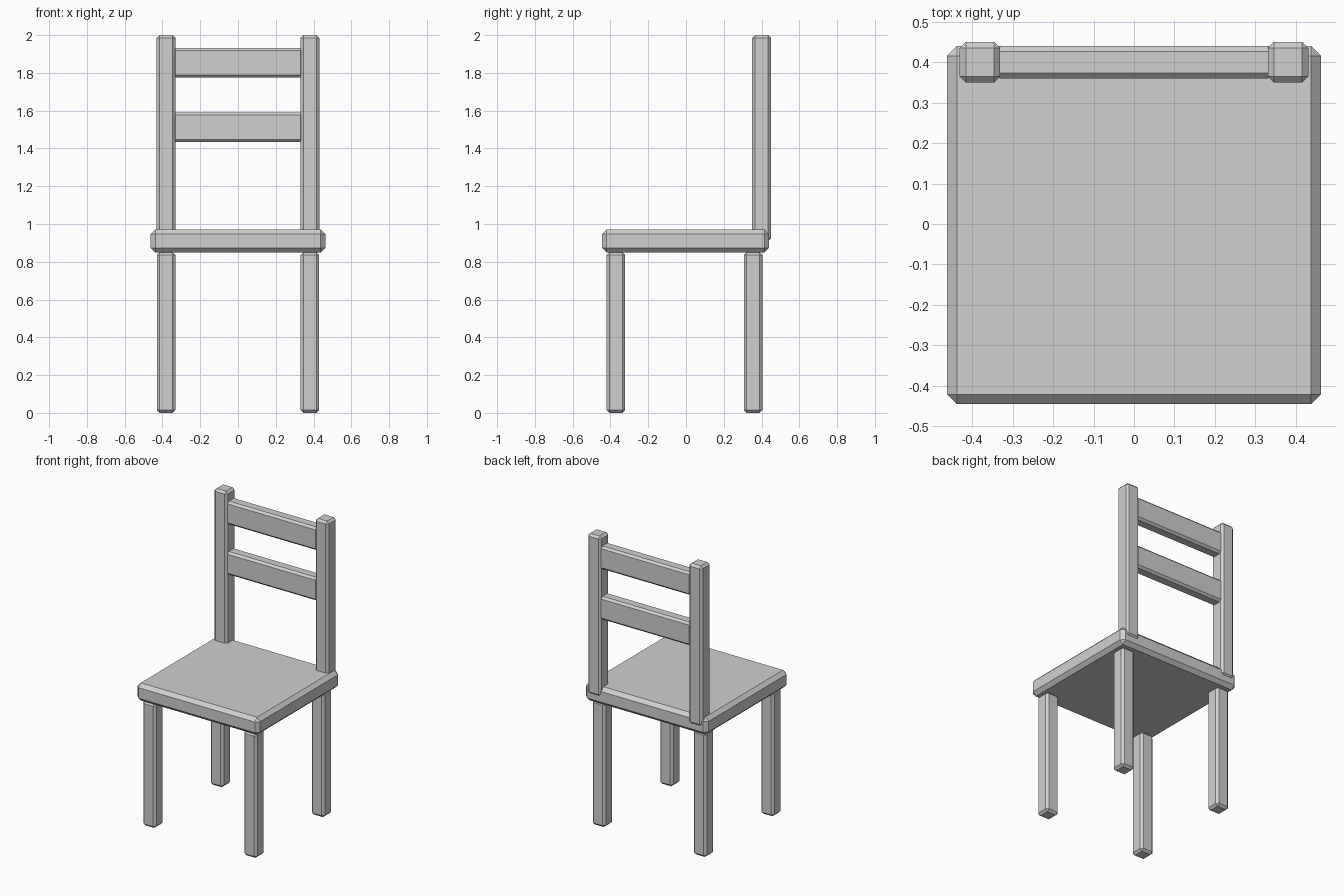
import bpy
import bmesh
from mathutils import Vector

cube = bpy.data.objects.get("Cube")
if cube:
    bpy.data.objects.remove(cube, do_unlink=True)

grey = bpy.data.materials.new("light_grey")
grey.use_nodes = True
colour = (0.63, 0.63, 0.63, 1)
grey.diffuse_color = colour
grey.node_tree.nodes["Principled BSDF"].inputs["Base Color"].default_value = colour


def chamfered_box(name, low, high, chamfer):
    """Flat-shaded box between two corners with every edge chamfered."""
    low, high = Vector(low), Vector(high)
    size, centre = high - low, (low + high) / 2
    bm = bmesh.new()
    bmesh.ops.create_cube(bm, size=1)
    bmesh.ops.scale(bm, vec=size, verts=bm.verts)
    bmesh.ops.bevel(bm, geom=bm.edges[:], offset=chamfer, segments=1,
                    affect='EDGES', profile=0.5)
    mesh = bpy.data.meshes.new(name)
    bm.to_mesh(mesh)
    bm.free()
    mesh.materials.append(grey)
    obj = bpy.data.objects.new(name, mesh)
    obj.location = centre
    bpy.context.collection.objects.link(obj)
    return obj


# Seat
chamfered_box("seat", (-0.462, -0.445, 0.85), (0.462, 0.44, 0.97), 0.024)

# Legs and back posts on both sides
for side, x in (("left", 0.381), ("right", -0.381)):
    for end, y in (("front", -0.371), ("back", 0.355)):
        chamfered_box(f"{end}_{side}_leg", (x - 0.049, y - 0.049, 0),
                      (x + 0.049, y + 0.049, 0.85), 0.015)
    chamfered_box(f"{side}_back_post", (x - 0.05, 0.35, 0.91),
                  (x + 0.05, 0.45, 2), 0.015)

# Slats between the posts
for name, z in (("lower_slat", 1.433), ("upper_slat", 1.776)):
    chamfered_box(name, (-0.345, 0.36, z), (0.345, 0.44, z + 0.157), 0.014)
